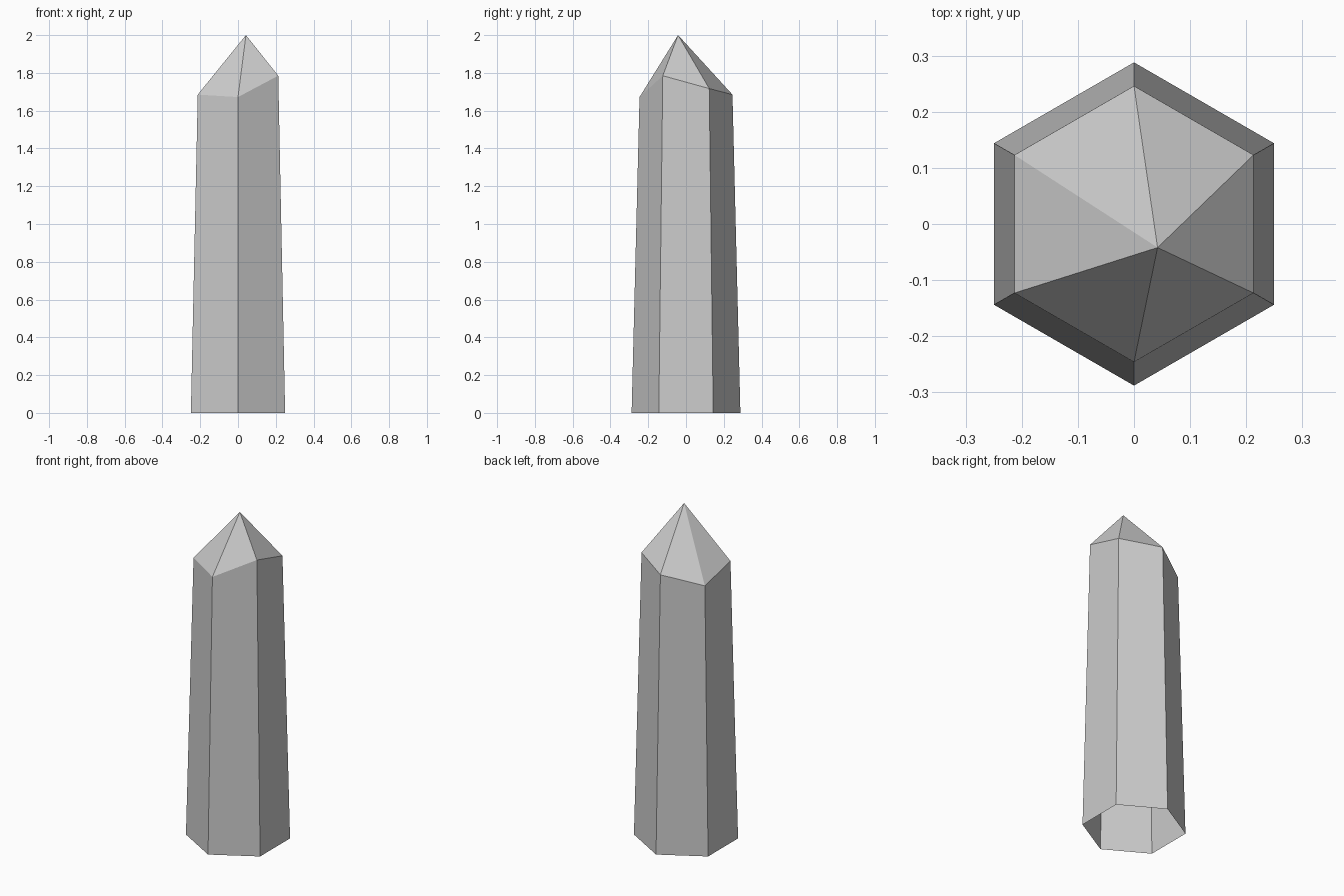
import bpy, bmesh
from math import cos, sin, radians

cube = bpy.data.objects.get("Cube")
if cube:
    bpy.data.objects.remove(cube, do_unlink=True)

SIDES = 6
BASE_RADIUS, SHOULDER_RADIUS = 0.288, 0.246
APEX = (0.042, -0.042, 2.0)
# Uneven shoulder heights, counterclockwise from the back right corner
SHOULDER_HEIGHTS = [1.717, 1.685, 1.628, 1.685, 1.672, 1.785]

# Crystal colour
grey = bpy.data.materials.new("pale grey crystal")
grey.use_nodes = True
colour = (0.6, 0.6, 0.6, 1.0)
grey.diffuse_color = colour
grey.node_tree.nodes["Principled BSDF"].inputs["Base Color"].default_value = colour


def ring(bm, radius, heights):
    """Add one hexagonal ring of corners."""
    corners = []
    for i, z in enumerate(heights):
        a = radians(30 + i * 360 / SIDES)
        corners.append(bm.verts.new((radius * cos(a), radius * sin(a), z)))
    return corners


# Tapered shaft, open underneath, with an off-centre faceted tip
bm = bmesh.new()
base = ring(bm, BASE_RADIUS, [0.0] * SIDES)
shoulder = ring(bm, SHOULDER_RADIUS, SHOULDER_HEIGHTS)
tip = bm.verts.new(APEX)
for i in range(SIDES):
    j = (i + 1) % SIDES
    bm.faces.new((base[i], base[j], shoulder[j], shoulder[i]))
    bm.faces.new((shoulder[i], shoulder[j], tip))

mesh = bpy.data.meshes.new("crystal_shard")
bm.to_mesh(mesh)
bm.free()
mesh.materials.append(grey)
crystal = bpy.data.objects.new("crystal_shard", mesh)
bpy.context.collection.objects.link(crystal)
